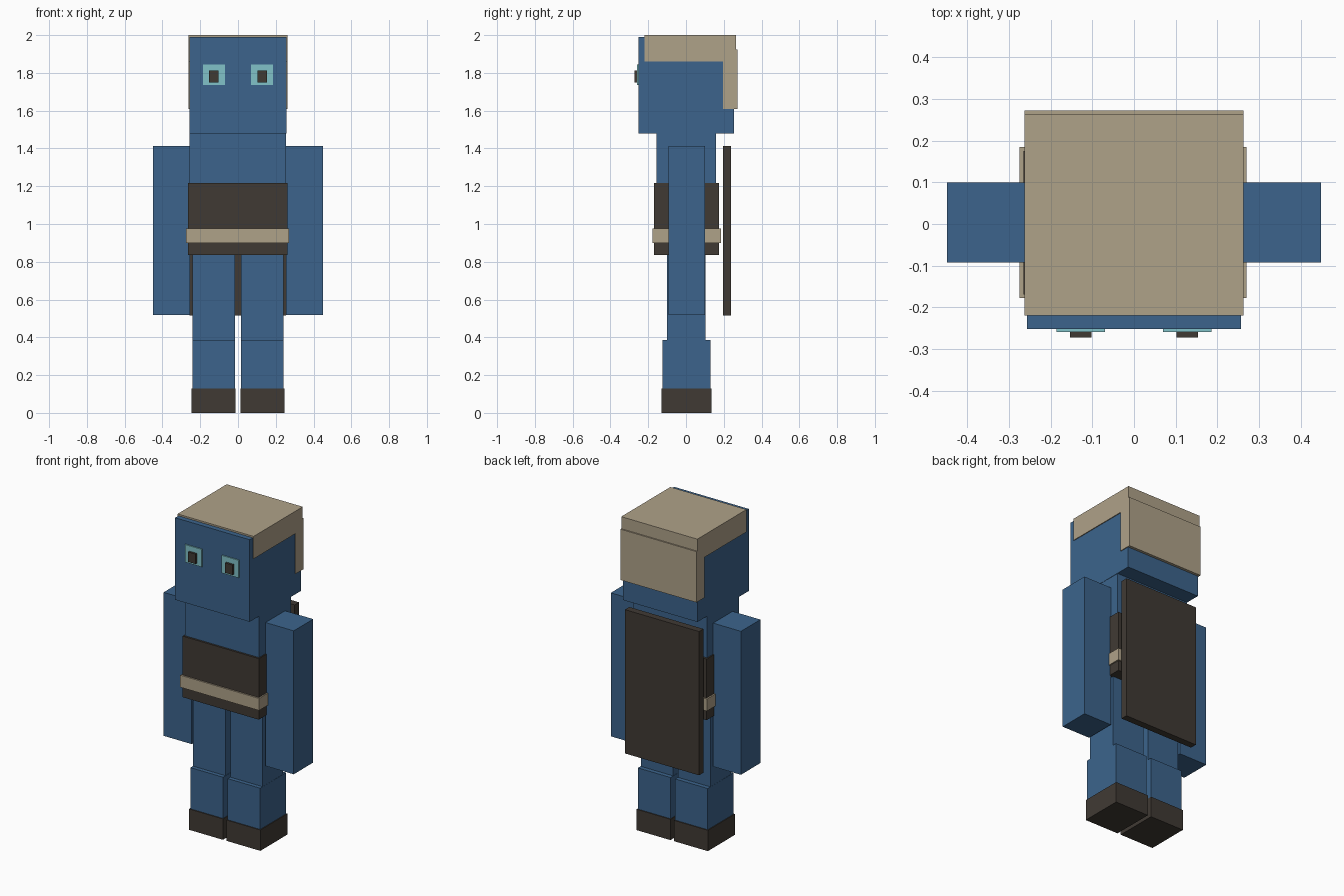
import bpy
import bmesh
from mathutils import Vector

default = bpy.data.objects.get("Cube")
if default:
    bpy.data.objects.remove(default, do_unlink=True)


def make_material(name, rgb):
    mat = bpy.data.materials.new(name)
    mat.use_nodes = True
    color = (*rgb, 1.0)
    mat.diffuse_color = color
    bsdf = next(n for n in mat.node_tree.nodes if n.type == 'BSDF_PRINCIPLED')
    bsdf.inputs["Base Color"].default_value = color
    return mat


BLUE = make_material("denim blue", (0.045, 0.127, 0.262))
TAN = make_material("sandy tan", (0.43, 0.36, 0.25))
DARK = make_material("dark brown", (0.051, 0.042, 0.034))
TEAL = make_material("pale teal", (0.22, 0.54, 0.58))


def box(name, x, y, z, mat):
    """Box spanning the given (min, max) ranges."""
    low, high = Vector((x[0], y[0], z[0])), Vector((x[1], y[1], z[1]))
    mesh = bpy.data.meshes.new(name)
    bm = bmesh.new()
    bmesh.ops.create_cube(bm, size=1.0)
    bmesh.ops.scale(bm, vec=high - low, verts=bm.verts)
    bmesh.ops.translate(bm, vec=(low + high) / 2, verts=bm.verts)
    bm.to_mesh(mesh)
    bm.free()
    mesh.materials.append(mat)
    obj = bpy.data.objects.new(name, mesh)
    bpy.context.collection.objects.link(obj)
    return obj


def pair(name, x, y, z, mat):
    """Matching boxes on the left (+x) and right (-x)."""
    box("left_" + name, x, y, z, mat)
    box("right_" + name, (-x[1], -x[0]), y, z, mat)


# Head and hair
box("head", (-0.257, 0.257), (-0.252, 0.255), (1.478, 1.99), BLUE)
box("hair_cap", (-0.263, 0.262), (-0.22, 0.264), (1.86, 2.0), TAN)
box("hair_back", (-0.263, 0.262), (0.195, 0.272), (1.608, 1.925), TAN)

# Eyes
pair("eye", (0.069, 0.186), (-0.259, -0.250), (1.735, 1.845), TEAL)
pair("pupil", (0.102, 0.153), (-0.272, -0.250), (1.75, 1.812), DARK)

# Torso, waist wrap and belt
box("torso", (-0.257, 0.255), (-0.157, 0.16), (0.845, 1.478), BLUE)
box("waist_wrap", (-0.265, 0.262), (-0.169, 0.175), (0.837, 1.218), DARK)
box("belt", (-0.274, 0.27), (-0.178, 0.185), (0.9, 0.975), TAN)

# Cape on the back
box("cape", (-0.257, 0.255), (0.195, 0.238), (0.515, 1.412), DARK)

# Arms
pair("arm", (0.255, 0.449), (-0.092, 0.1), (0.517, 1.412), BLUE)

# Legs, shins and boots
pair("leg", (0.017, 0.24), (-0.1, 0.103), (0.13, 0.845), BLUE)
pair("shin", (0.016, 0.241), (-0.125, 0.13), (0.05, 0.387), BLUE)
pair("boot", (0.012, 0.246), (-0.131, 0.136), (0.0, 0.13), DARK)
